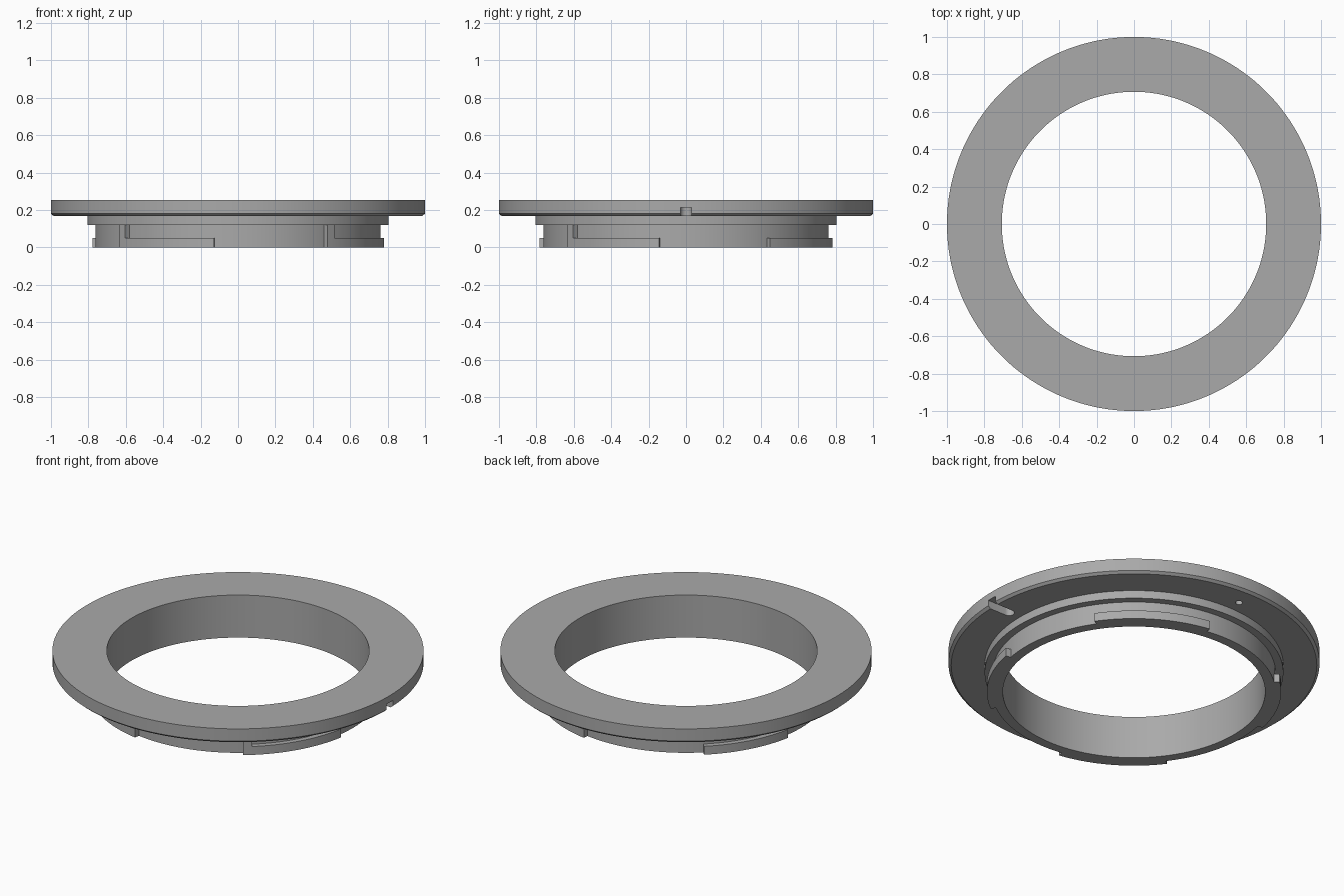
import bpy, bmesh, math

if "Cube" in bpy.data.objects:
    bpy.data.objects.remove(bpy.data.objects["Cube"])

metal = bpy.data.materials.new("grey metal")
metal.diffuse_color = (0.40, 0.40, 0.40, 1)
metal.use_nodes = True
metal.node_tree.nodes["Principled BSDF"].inputs["Base Color"].default_value = metal.diffuse_color


def make(name, bm):
    bmesh.ops.recalc_face_normals(bm, faces=bm.faces)
    me = bpy.data.meshes.new(name)
    bm.to_mesh(me)
    bm.free()
    ob = bpy.data.objects.new(name, me)
    bpy.context.collection.objects.link(ob)
    me.materials.append(metal)
    return ob


def lathe(name, profile, steps=180):
    """Closed (r, z) profile swept fully around z."""
    bm = bmesh.new()
    rings = []
    for i in range(steps):
        a = 2 * math.pi * i / steps
        rings.append([bm.verts.new((r * math.cos(a), r * math.sin(a), z)) for r, z in profile])
    n = len(profile)
    for i in range(steps):
        p, q = rings[i], rings[(i + 1) % steps]
        for j in range(n):
            k = (j + 1) % n
            bm.faces.new((p[j], q[j], q[k], p[k]))
    return make(name, bm)


def prism(name, outline, z0, z1):
    """Flat outline extruded from z0 to z1."""
    bm = bmesh.new()
    face = bm.faces.new([bm.verts.new((x, y, z0)) for x, y in outline])
    top = bmesh.ops.extrude_face_region(bm, geom=[face])["geom"]
    bmesh.ops.translate(bm, vec=(0, 0, z1 - z0),
                        verts=[v for v in top if isinstance(v, bmesh.types.BMVert)])
    return make(name, bm)


def sector(name, r0, r1, a0, a1, z0, z1):
    """Curved block between two radii and two angles (degrees)."""
    n = max(2, round((a1 - a0) / 2))
    ang = [math.radians(a0 + (a1 - a0) * i / n) for i in range(n + 1)]
    pts = [(r1 * math.cos(a), r1 * math.sin(a)) for a in ang]
    pts += [(r0 * math.cos(a), r0 * math.sin(a)) for a in reversed(ang)]
    return prism(name, pts, z0, z1)


def smooth(ob):
    bpy.ops.object.select_all(action='DESELECT')
    ob.select_set(True)
    bpy.context.view_layer.objects.active = ob
    bpy.ops.object.shade_smooth_by_angle(angle=math.radians(25))


# Flange, shoulder step and neck in one turned body
body = lathe("mount_ring", [(0.707, 0), (0.763, 0), (0.763, 0.12), (0.805, 0.12),
                            (0.805, 0.167), (0.985, 0.167), (1, 0.18), (1, 0.253), (0.707, 0.253)])

# Lock slot with a rounded inner end, and a small index hole, cut from below
half = [math.radians(90 + 15 * i) for i in range(13)]
slot = prism("slot_cutter", [(0.88 + 0.03 * math.cos(a), 0.03 * math.sin(a)) for a in half]
             + [(1.1, -0.03), (1.1, 0.03)], 0.14, 0.213)
turn = [math.radians(15 * i) for i in range(24)]
hole = prism("hole_cutter", [(0.02 * math.cos(a), 0.88 + 0.02 * math.sin(a)) for a in turn],
             0.14, 0.213)
for cutter in (slot, hole):
    mod = body.modifiers.new(cutter.name, 'BOOLEAN')
    mod.operation = 'DIFFERENCE'
    mod.solver = 'EXACT'
    mod.object = cutter
    bpy.context.view_layer.objects.active = body
    bpy.ops.object.modifier_apply(modifier=mod.name)
    bpy.data.objects.remove(cutter)
smooth(body)

# Four bayonet tabs; two of them carry a stop block at the start
for i, (a0, a1, stop) in enumerate([(-53, -10.5, True), (34.5, 81, False),
                                    (132, 169, False), (217, 260.6, True)]):
    smooth(sector(f"bayonet_tab_{i + 1}", 0.761, 0.793, a0, a1, 0, 0.05))
    if stop:
        smooth(sector(f"stop_block_{i + 1}", 0.761, 0.793, a0, a0 + 3.5, 0.05, 0.12))
